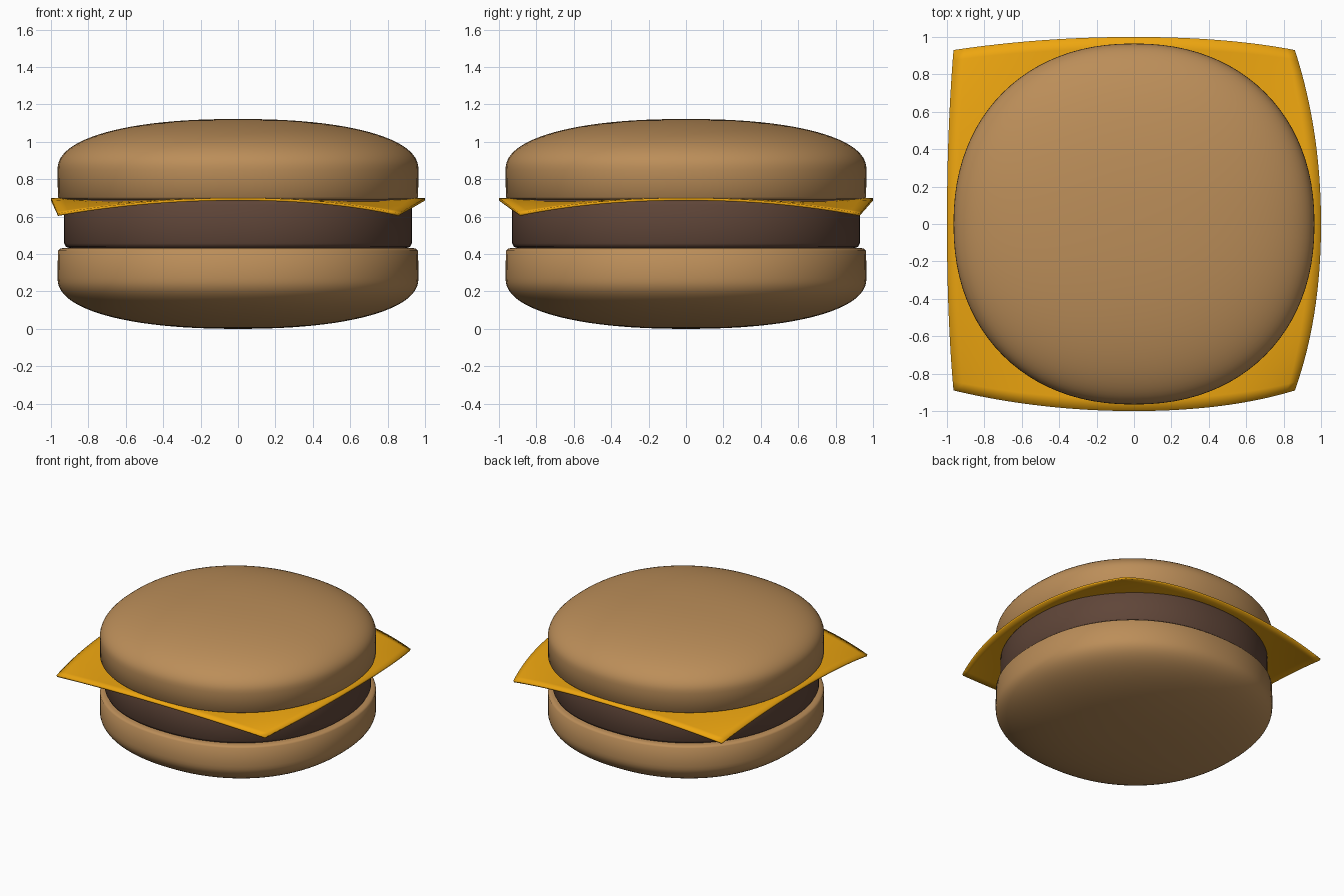
import bpy, bmesh
from math import sin, cos, pi, radians

if "Cube" in bpy.data.objects:
    bpy.data.objects.remove(bpy.data.objects["Cube"])

SEG = 96
SQUARENESS = 2.18   # slightly squared round outline


def material(name, rgb):
    m = bpy.data.materials.new(name)
    m.diffuse_color = (*rgb, 1)
    m.use_nodes = True
    m.node_tree.nodes["Principled BSDF"].inputs["Base Color"].default_value = m.diffuse_color
    return m


def finish(bm, name, mat, angle):
    bmesh.ops.recalc_face_normals(bm, faces=bm.faces[:])
    me = bpy.data.meshes.new(name)
    bm.to_mesh(me)
    bm.free()
    me.materials.append(mat)
    ob = bpy.data.objects.new(name, me)
    bpy.context.collection.objects.link(ob)
    bpy.ops.object.select_all(action='DESELECT')
    ob.select_set(True)
    bpy.context.view_layer.objects.active = ob
    bpy.ops.object.shade_smooth_by_angle(angle=radians(angle))
    return ob


def power(v, e):
    return abs(v) ** e * (1 if v >= 0 else -1)


def loft(name, profile, mat):
    """Sweep (radius, z) points round a squircle outline; both ends close to a point."""
    bm = bmesh.new()
    e = 2 / SQUARENESS
    rings = [[bm.verts.new((r * power(cos(2 * pi * i / SEG), e),
                            r * power(sin(2 * pi * i / SEG), e), z))
              for i in range(SEG)] for r, z in profile[1:-1]]
    for a, b in zip(rings, rings[1:]):
        for i in range(SEG):
            j = (i + 1) % SEG
            bm.faces.new((a[i], a[j], b[j], b[i]))
    for ring, (_, z) in ((rings[0], profile[0]), (rings[-1], profile[-1])):
        tip = bm.verts.new((0, 0, z))
        for i in range(SEG):
            bm.faces.new((ring[i], ring[(i + 1) % SEG], tip))
    return finish(bm, name, mat, 50)


bun_mat = material("bun_crust", (0.50, 0.27, 0.10))
patty_mat = material("patty_meat", (0.115, 0.060, 0.040))
cheese_mat = material("cheese_yellow", (0.85, 0.38, 0.005))

# Buns: flat cut face, short wall, domed crust; the lower one is a flipped copy
R, BASE, WALL, TOP = 0.965, 0.69, 0.85, 1.122
dome = [(0, BASE), (R - 0.03, BASE), (R - 0.012, BASE + 0.004), (R - 0.002, BASE + 0.014)]
for k in range(25):
    t = pi / 2 * k / 24
    dome.append((R * max(cos(t), 0) ** (2 / 2.25), WALL + (TOP - WALL) * sin(t) ** (2 / 2.25)))
loft("top_bun", dome, bun_mat)
loft("bottom_bun", [(r, TOP - z) for r, z in dome], bun_mat)

# Patty: disc with softened rims
P, Z0, Z1 = 0.93, 0.432, 0.69
loft("patty", [(0, Z0), (P - 0.03, Z0), (P - 0.01, Z0 + 0.006), (P, Z0 + 0.025),
               (P, Z1 - 0.025), (P - 0.01, Z1 - 0.006), (P - 0.03, Z1), (0, Z1)], patty_mat)

# Cheese: square slice whose corners droop and pull inward
bm = bmesh.new()
N = 32
bmesh.ops.create_grid(bm, x_segments=N, y_segments=N, size=1)
for v in bm.verts:
    x, y = v.co.x, v.co.y
    bend = (x * y) ** 2
    v.co = (x - bend * (0.14 if x > 0 else -0.035),
            y - bend * (0.07 if y > 0 else -0.11),
            0.70 - 0.083 * bend)
cheese = finish(bm, "cheese_slice", cheese_mat, 30)
solid = cheese.modifiers.new("thickness", 'SOLIDIFY')
solid.thickness = 0.014
solid.offset = -1
